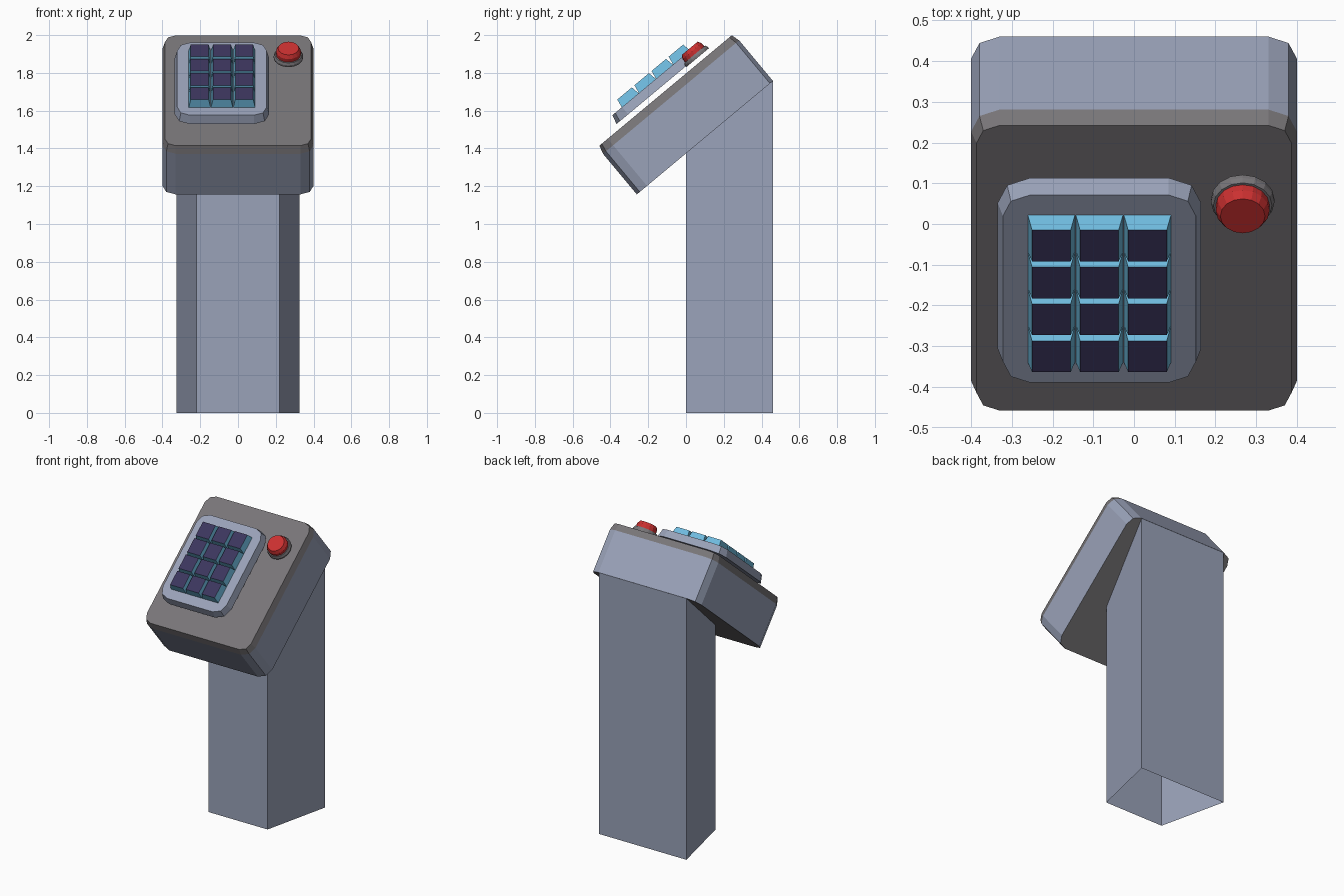
import bpy, bmesh, math
from mathutils import Matrix, Vector

if "Cube" in bpy.data.objects:
    bpy.data.objects.remove(bpy.data.objects["Cube"])

TILT = math.radians(39.8)
# Frame of the sloping head: origin at the middle of its underside
FRAME = Matrix.Translation((0, 0.10, 1.457)) @ Matrix.Rotation(TILT, 4, 'X')


def material(name, rgb):
    m = bpy.data.materials.new(name)
    m.diffuse_color = (*rgb, 1)
    m.use_nodes = True
    m.node_tree.nodes["Principled BSDF"].inputs["Base Color"].default_value = m.diffuse_color
    return m


BLUE_GREY = material("blue_grey", (0.32, 0.36, 0.48))
DARK_GREY = material("warm_grey", (0.19, 0.18, 0.19))
SKY = material("sky_blue", (0.16, 0.50, 0.74))
PURPLE = material("dark_purple", (0.045, 0.036, 0.11))
RED = material("red", (0.60, 0.03, 0.03))


def rounded_rect(hx, hy, r, inset, z):
    """Rectangle outline with two-segment rounded corners."""
    pts = []
    for k, (sx, sy) in enumerate([(1, 1), (-1, 1), (-1, -1), (1, -1)]):
        for j in range(3):
            a = math.pi / 2 * (k + j / 2)
            pts.append((sx * (hx - r) + (r - inset) * math.cos(a),
                        sy * (hy - r) + (r - inset) * math.sin(a), z))
    return pts


def rect(hx, hy, z):
    return [(hx, hy, z), (-hx, hy, z), (-hx, -hy, z), (hx, -hy, z)]


def circle(r, z, n=16):
    return [(r * math.cos(2 * math.pi * i / n), r * math.sin(2 * math.pi * i / n), z)
            for i in range(n)]


def loft(name, rings, mats, matrix, band_mats=None, cap_mat=0, capped=True):
    """Skin a stack of rings; band_mats colours each band, cap_mat the ends."""
    bm = bmesh.new()
    loops = [[bm.verts.new(p) for p in ring] for ring in rings]
    n = len(loops[0])
    for b, (lo, hi) in enumerate(zip(loops, loops[1:])):
        for i in range(n):
            j = (i + 1) % n
            f = bm.faces.new((lo[i], lo[j], hi[j], hi[i]))
            f.material_index = band_mats[b] if band_mats else 0
    if capped:
        bm.faces.new(loops[0][::-1]).material_index = cap_mat
        bm.faces.new(loops[-1]).material_index = cap_mat
    me = bpy.data.meshes.new(name)
    bm.to_mesh(me)
    bm.free()
    for m in mats:
        me.materials.append(m)
    ob = bpy.data.objects.new(name, me)
    ob.matrix_world = matrix
    bpy.context.collection.objects.link(ob)
    return ob


def on_head(x, y):
    return FRAME @ Matrix.Translation((x, y, 0))


# Post: open trapezoid tube, cut along the slope of the head's underside
plan = [(0.325, 0.46), (-0.325, 0.46), (-0.22, 0.0), (0.22, 0.0)]
loft("post", [[(x, y, 0) for x, y in plan],
              [(x, y, 1.457 + (y - 0.10) * math.tan(TILT)) for x, y in plan]],
     [BLUE_GREY], Matrix(), capped=False)

# Head: rounded block with grey chamfered top and grey underside
loft("head", [rounded_rect(0.40, 0.469, 0.07, 0, 0),
              rounded_rect(0.40, 0.469, 0.07, 0, 0.28),
              rounded_rect(0.40, 0.469, 0.07, 0.013, 0.325)],
     [BLUE_GREY, DARK_GREY], FRAME, band_mats=[0, 1], cap_mat=1)

# Keypad plate, standing just clear of the head
loft("keypad_plate", [rounded_rect(0.25, 0.313, 0.08, 0, 0.355),
                      rounded_rect(0.25, 0.313, 0.08, 0.013, 0.405)],
     [BLUE_GREY], on_head(-0.085, 0))

# Keys: four rows of three tapered caps with dark tops
for row in range(4):
    for col in range(3):
        loft(f"key_{row}_{col}", [rect(0.058, 0.0585, 0.404), rect(0.0475, 0.050, 0.452)],
             [SKY, PURPLE], on_head(-0.085 + (col - 1) * 0.118, (row - 1.5) * 0.118),
             cap_mat=1)

# Push button and its collar
loft("button_collar", [circle(0.078, 0.350), circle(0.078, 0.362), circle(0.072, 0.374)],
     [DARK_GREY], on_head(0.267, 0.241))
loft("button", [circle(0.066, 0.373), circle(0.066, 0.395), circle(0.055, 0.415)],
     [RED], on_head(0.267, 0.241))
